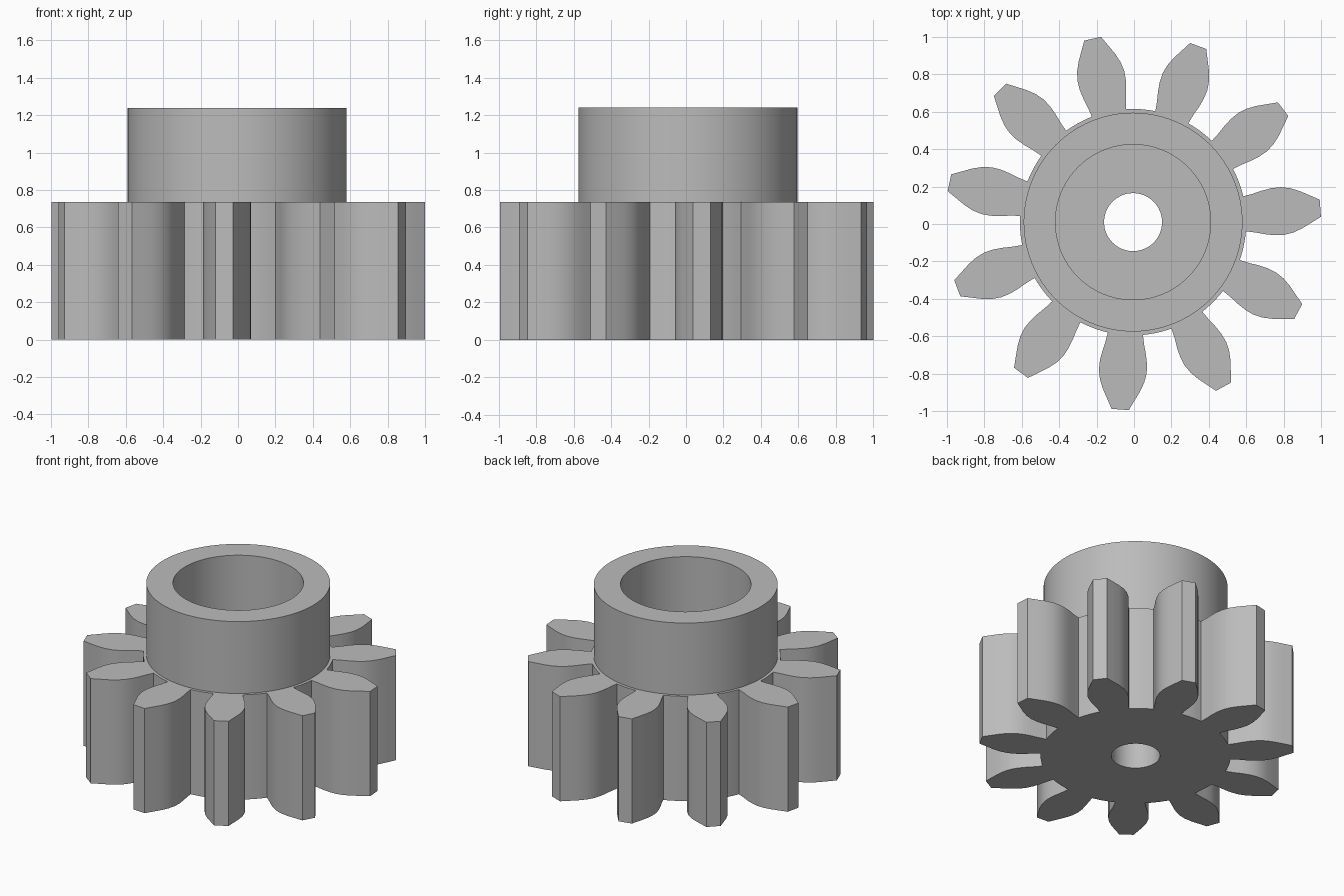
import bpy, bmesh, math
from mathutils import Vector, Matrix

CENTRE = Vector((-0.005, 0.01, 0))
TEETH = 11
FIRST_ANGLE = math.radians(4.25)
ROOT_R, BORE_R = 0.605, 0.155
GEAR_H, TOTAL_H = 0.735, 1.24
COLLAR_OUT, COLLAR_IN = 0.585, 0.415

# Half a tooth: (distance from axis, half width), root to tip
FLANK = [(0.598, 0.094), (0.65, 0.104), (0.70, 0.117), (0.75, 0.126),
         (0.80, 0.128), (0.85, 0.119), (0.90, 0.100), (0.95, 0.074), (1.004, 0.046)]

if "Cube" in bpy.data.objects:
    bpy.data.objects.remove(bpy.data.objects["Cube"])

grey = bpy.data.materials.new("plain grey")
grey.use_nodes = True
grey.diffuse_color = (0.5, 0.5, 0.5, 1)
grey.node_tree.nodes["Principled BSDF"].inputs["Base Color"].default_value = (0.5, 0.5, 0.5, 1)


def finish(name, bm):
    bmesh.ops.recalc_face_normals(bm, faces=bm.faces)
    mesh = bpy.data.meshes.new(name)
    bm.to_mesh(mesh)
    bm.free()
    obj = bpy.data.objects.new(name, mesh)
    bpy.context.collection.objects.link(obj)
    obj.location = CENTRE
    mesh.materials.append(grey)
    bpy.ops.object.select_all(action="DESELECT")
    obj.select_set(True)
    bpy.context.view_layer.objects.active = obj
    bpy.ops.object.shade_smooth_by_angle(angle=math.radians(25))
    return obj


def circle(radius, start=0, end=math.tau, steps=96):
    return [Vector((radius * math.cos(a), radius * math.sin(a), 0))
            for a in (start + (end - start) * i / steps for i in range(steps))]


def add_loop(bm, points):
    verts = [bm.verts.new(p) for p in points]
    return [bm.edges.new((v, verts[(i + 1) % len(verts)])) for i, v in enumerate(verts)]


# Gear: toothed outline with a bore, extruded upward
pitch = math.tau / TEETH
half_root = math.atan2(FLANK[0][1], FLANK[0][0])
tooth = [Vector((r, -w, 0)) for r, w in FLANK] + [Vector((r, w, 0)) for r, w in reversed(FLANK)]
outline = []
for i in range(TEETH):
    angle = FIRST_ANGLE + i * pitch
    turn = Matrix.Rotation(angle, 3, "Z")
    outline += [turn @ p for p in tooth]
    outline += circle(ROOT_R, angle + half_root, angle + pitch - half_root, 6)[1:]

bm = bmesh.new()
edges = add_loop(bm, outline) + add_loop(bm, circle(BORE_R, steps=64))
bmesh.ops.triangle_fill(bm, edges=edges, use_beauty=True)
top = bmesh.ops.extrude_face_region(bm, geom=bm.faces[:], use_keep_orig=True)["geom"]
bmesh.ops.translate(bm, vec=(0, 0, GEAR_H), verts=[g for g in top if isinstance(g, bmesh.types.BMVert)])
finish("gear", bm)

# Collar: ring standing on the gear, its recess floor is the gear top
bm = bmesh.new()
section = [(COLLAR_IN, GEAR_H - 0.01), (COLLAR_OUT, GEAR_H - 0.01),
           (COLLAR_OUT, TOTAL_H), (COLLAR_IN, TOTAL_H)]
ring = add_loop(bm, [Vector((r, 0, z)) for r, z in section])
bmesh.ops.spin(bm, geom=ring, cent=(0, 0, 0), axis=(0, 0, 1), angle=math.tau,
               steps=96, use_merge=True)
bmesh.ops.remove_doubles(bm, verts=bm.verts, dist=0.0001)
finish("collar", bm)
